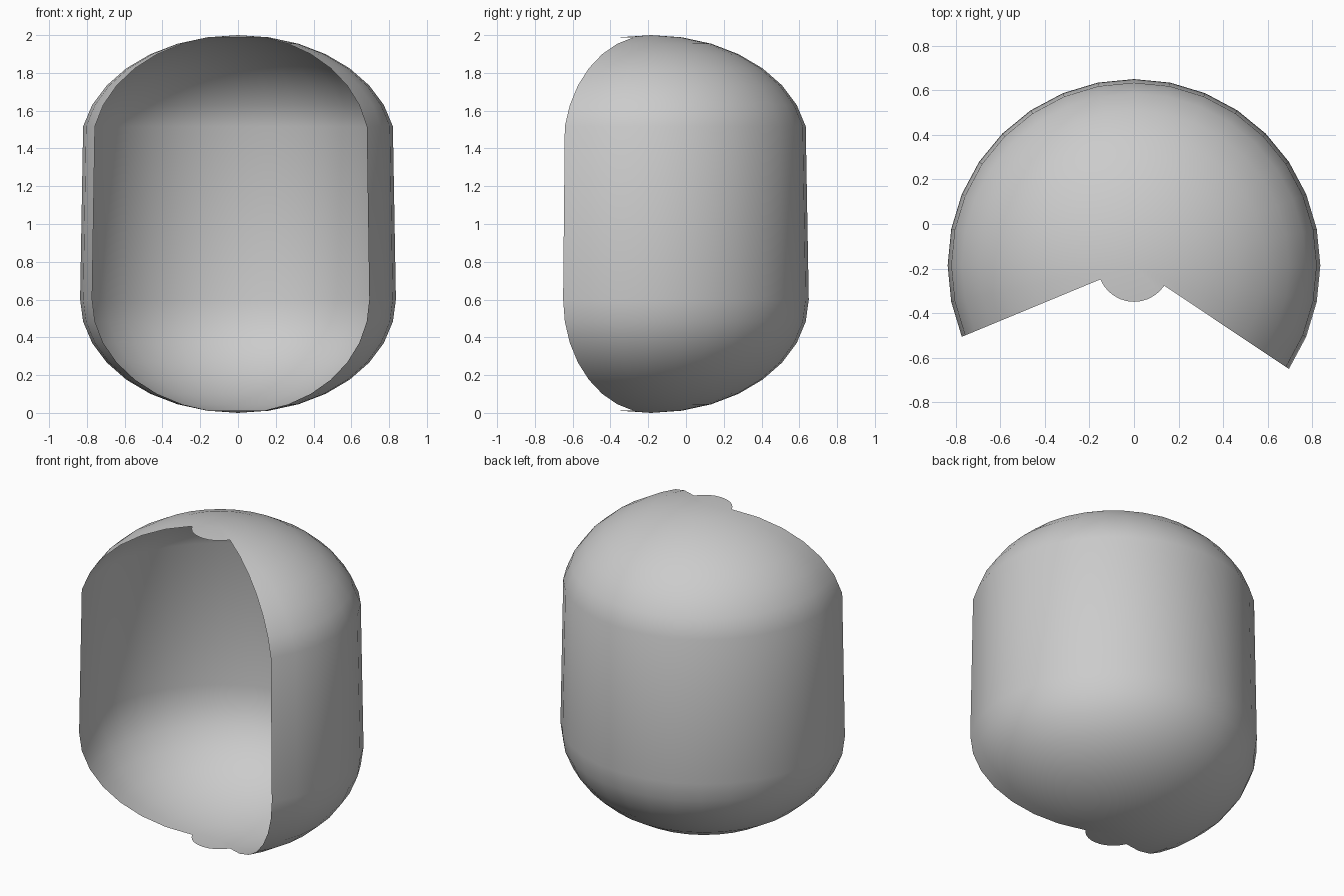
import bpy, bmesh, math

if "Cube" in bpy.data.objects:
    bpy.data.objects.remove(bpy.data.objects["Cube"])

R, CAP, H, YC = 0.836, 0.6, 2.0, -0.186   # radius, dome height, total height, axis offset
SEG, RINGS = 32, 16
STEP = 2 * math.pi / SEG

# Profile of a sphere whose upper rings are lifted to make the straight wall
profile = []
for i in range(1, RINGS):
    a = math.pi * i / RINGS
    base = CAP if i <= RINGS // 2 else H - CAP
    profile.append((R * math.sin(a), base - CAP * math.cos(a)))

bm = bmesh.new()


def point(r, z, k):
    return bm.verts.new((r * math.cos(k * STEP), YC + r * math.sin(k * STEP), z))


rings = [[point(r, z, k) for k in range(SEG)] for r, z in profile]
bottom, top = bm.verts.new((0, YC, 0)), bm.verts.new((0, YC, H))

# Wall: 21 of 32 segments, leaving the front opening
for lo, hi in zip(rings, rings[1:]):
    for k in range(-3, 18):
        a, b = k % SEG, (k + 1) % SEG
        bm.faces.new((lo[a], lo[b], hi[b], hi[a]))

# Complete small pole caps, which protrude into the opening
for k in range(SEG):
    n = (k + 1) % SEG
    bm.faces.new((bottom, rings[0][n], rings[0][k]))
    bm.faces.new((top, rings[-1][k], rings[-1][n]))

# Remove unused points within the opening
bmesh.ops.delete(bm, geom=[v for v in bm.verts if not v.link_faces], context='VERTS')
for f in bm.faces:
    f.smooth = True

mesh = bpy.data.meshes.new("open_capsule_shell")
bm.to_mesh(mesh)
bm.free()
shell = bpy.data.objects.new("open_capsule_shell", mesh)
bpy.context.collection.objects.link(shell)
